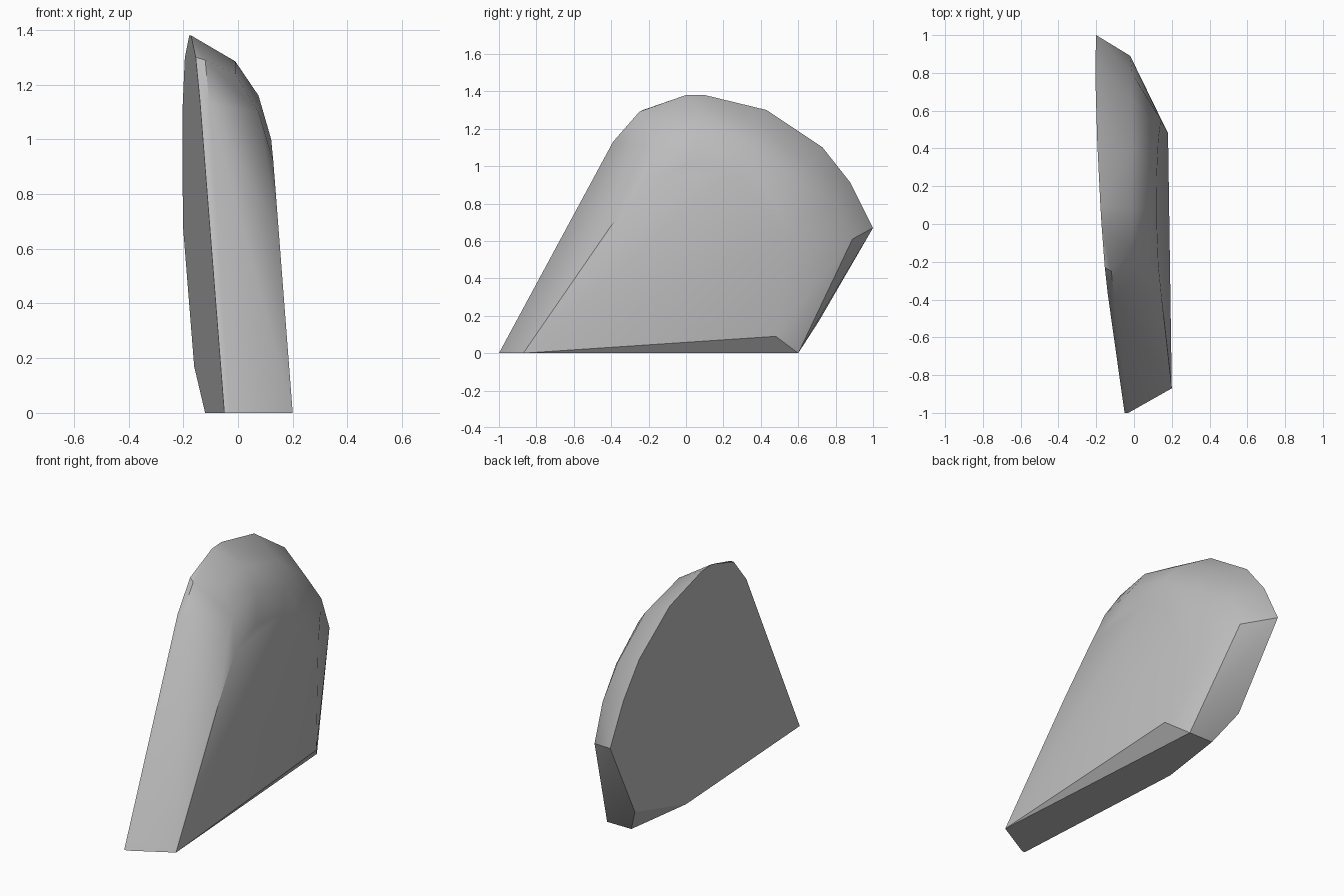
import bpy
import bmesh
from math import radians

old = bpy.data.objects.get("Cube")
if old:
    bpy.data.objects.remove(old, do_unlink=True)

# Single plain grey stone colour
GREY = (0.5, 0.5, 0.5, 1.0)
stone = bpy.data.materials.new("stone_grey")
stone.use_nodes = True
stone.diffuse_color = GREY
stone.node_tree.nodes["Principled BSDF"].inputs["Base Color"].default_value = GREY


def right_side(y, z):
    """Point on the flat, slightly leaning -x side."""
    return (-0.05 - 0.06 * (y + 1) - 0.045 * z, y, z)


def left_side(y, z):
    """Point on the flat, slightly leaning +x side."""
    return (0.2 - 0.01 * (y + 0.87) - 0.07 * z, y, z)


points = []

# Outline of the -x side: front toe, domed top, back corner, underside
points += [right_side(y, z) for y, z in (
    (-1, 0), (-0.37, 1.14), (-0.23, 1.3), (0, 1.38), (0.1, 1.38), (0.43, 1.3),
    (0.73, 1.1), (0.88, 0.91), (1, 0.67), (0.71, 0.17), (0.17, 0))]

# Outline of the +x side
points += [left_side(y, z) for y, z in (
    (-0.87, 0), (-0.415, 0.66), (-0.22, 0.92), (0, 1.0), (0.25, 0.98),
    (0.45, 0.82), (0.55, 0.62), (0.48, 0.09))]

# Narrow bevel along the front edge
points += [(-0.03, -1, 0), (-0.105, -0.39, 1.13), (-0.12, -0.25, 1.29)]

# Rounded shoulder between the two sides
points += [(-0.01, y, z) for y, z in (
    (-0.13, 1.24), (0.08, 1.285), (0.4, 1.2), (0.66, 1.0), (0.8, 0.82))]
points += [(0.075, y, z) for y, z in (
    (-0.16, 1.1), (0.07, 1.16), (0.34, 1.1), (0.55, 0.93), (0.66, 0.73))]

# Sloping back cut and the underside's back edge
points += [(-0.02, 0.89, 0.61), (0.1, 0.6, 0), (-0.06, 0.6, 0)]

# Wrap the outlines into one solid chunk
bm = bmesh.new()
for p in points:
    bm.verts.new(p)
hull = bmesh.ops.convex_hull(bm, input=bm.verts[:])
loose = {g for g in hull["geom_interior"] + hull["geom_unused"]
         if isinstance(g, bmesh.types.BMVert)}
bmesh.ops.delete(bm, geom=list(loose), context='VERTS')
bmesh.ops.dissolve_limit(bm, angle_limit=radians(2), verts=bm.verts[:], edges=bm.edges[:])
bmesh.ops.recalc_face_normals(bm, faces=bm.faces[:])

mesh = bpy.data.meshes.new("rock_slab")
bm.to_mesh(mesh)
bm.free()
mesh.materials.append(stone)
rock = bpy.data.objects.new("rock_slab", mesh)
bpy.context.scene.collection.objects.link(rock)

# Smooth shading with the hard cuts kept sharp
bpy.ops.object.select_all(action='DESELECT')
rock.select_set(True)
bpy.context.view_layer.objects.active = rock
bpy.ops.object.shade_smooth_by_angle(angle=radians(30))
